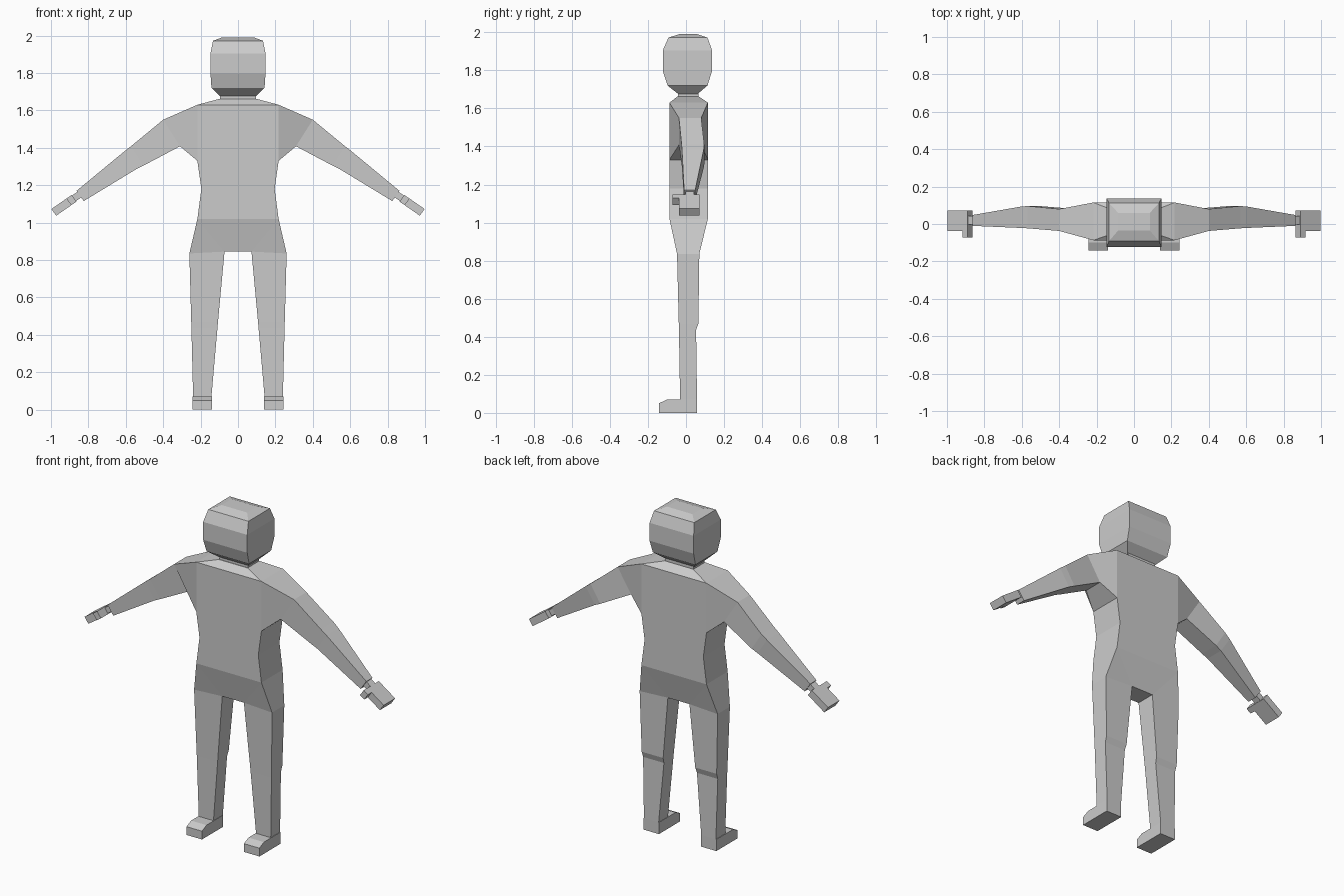
import bpy, bmesh

if "Cube" in bpy.data.objects:
    bpy.data.objects.remove(bpy.data.objects["Cube"])

skin = bpy.data.materials.new("light_grey")
skin.diffuse_color = (0.6, 0.6, 0.6, 1)
skin.use_nodes = True
skin.node_tree.nodes["Principled BSDF"].inputs["Base Color"].default_value = skin.diffuse_color


def make(name, bm, mirror=False):
    """Turn a bmesh into a flat-shaded object, optionally mirrored across x."""
    bmesh.ops.recalc_face_normals(bm, faces=bm.faces)
    mesh = bpy.data.meshes.new(name)
    bm.to_mesh(mesh)
    bm.free()
    mesh.materials.append(skin)
    ob = bpy.data.objects.new(name, mesh)
    bpy.context.collection.objects.link(ob)
    if mirror:
        ob.modifiers.new("mirror", 'MIRROR').use_clip = True
    return ob


def loft(bm, rings, start=True, end=True):
    """Skin a list of four-cornered rings, with optional end caps."""
    rows = [[bm.verts.new(p) for p in ring] for ring in rings]
    for a, b in zip(rows, rows[1:]):
        for i in range(4):
            j = (i + 1) % 4
            bm.faces.new((a[i], a[j], b[j], b[i]))
    if start:
        bm.faces.new(rows[0][::-1])
    if end:
        bm.faces.new(rows[-1])


def level(z, x0, x1, y0, y1):
    """Horizontal rectangle."""
    return [(x0, y0, z), (x1, y0, z), (x1, y1, z), (x0, y1, z)]


def slant(top, bottom, y0, y1):
    """Cross-section of an arm: top and bottom (x, z) points, front and back y."""
    return [(top[0], y0, top[1]), (top[0], y1, top[1]),
            (bottom[0], y1, bottom[1]), (bottom[0], y0, bottom[1])]


# Head
bm = bmesh.new()
loft(bm, [level(z, -w, w, y0, y1) for z, w, y0, y1 in (
    (1.675, .097, -.04, .06), (1.72, .142, -.097, .113), (1.797, .147, -.122, .137),
    (1.905, .147, -.122, .137), (1.972, .134, -.092, .113), (1.99, .085, -.035, .06))])
make("head", bm)

# Neck
bm = bmesh.new()
loft(bm, [level(z, -.095, .095, -.042, .065) for z in (1.655, 1.68)], False, False)
make("neck", bm)

# Torso, open at the shoulders where the arms join
bm = bmesh.new()
loft(bm, [level(z, -w, w, y0, y1) for z, w, y0, y1 in (
    (.845, .072, -.047, .07), (1.02, .217, -.087, .115), (1.18, .196, -.087, .115),
    (1.33, .217, -.087, .115), (1.63, .217, -.087, .115), (1.662, .097, -.045, .068))])
inner = [f for f in bm.faces if abs(f.calc_center_median().x) > .2
         and 1.4 < f.calc_center_median().z < 1.6]
bmesh.ops.delete(bm, geom=inner, context='FACES_ONLY')
make("torso", bm)

# Hips: wedges between the waist corner and the top of each leg
bm = bmesh.new()
f = [bm.verts.new(p) for p in ((.217, -.087, 1.02), (.26, -.047, .835), (.072, -.047, .845))]
b = [bm.verts.new(p) for p in ((.217, .115, 1.02), (.26, .07, .835), (.072, .07, .845))]
bm.faces.new(f)
bm.faces.new(b[::-1])
bm.faces.new((f[0], f[1], b[1], b[0]))
make("hips", bm, True)

# Legs, with a small step at the back of the knee
bm = bmesh.new()
top = level(.835, .072, .26, -.047, .07)
top[0], top[3] = (.072, -.047, .845), (.072, .07, .845)
loft(bm, [top, level(.47, .107, .25, -.038, .065), level(.435, .11, .249, -.037, .053),
          level(.07, .142, .24, -.031, .058)], False, False)
make("legs", bm, True)

# Feet: side profile extruded across x
bm = bmesh.new()
profile = [(-.143, 0), (.058, 0), (.058, .07), (-.1, .07), (-.143, .05)]
l, r = [[bm.verts.new((x, y, z)) for y, z in profile] for x in (.14, .243)]
bm.faces.new(l)
bm.faces.new(r[::-1])
for i in range(5):
    j = (i + 1) % 5
    bm.faces.new((l[i], l[j], r[j], r[i]))
make("feet", bm, True)

# Arms, from shoulder to wrist
bm = bmesh.new()
loft(bm, [slant((.217, 1.63), (.217, 1.33), -.087, .115),
          slant((.4, 1.55), (.31, 1.408), -.037, .08),
          slant((.57, 1.41), (.505, 1.305), -.023, .096),
          slant((.605, 1.383), (.542, 1.287), -.021, .093),
          slant((.863, 1.17), (.825, 1.115), -.01, .048)], False)
make("arms", bm, True)

# Wrists, hands and thumbs share one slanted direction
def block(name, a, b, low, high, y0, y1):
    """Box along the hand direction from a to b, between heights low and high."""
    def at(s, t):
        return (.864 + .82 * s + .57 * t, 1.112 - .57 * s + .82 * t)
    bm = bmesh.new()
    loft(bm, [slant(at(s, high), at(s, low), y0, y1) for s in (a, b)])
    make(name, bm, True)


block("wrists", -.04, .01, .004, .04, -.003, .042)
block("hands", 0, .132, 0, .044, -.037, .072)
block("thumbs", 0, .034, 0, .044, -.072, -.037)
